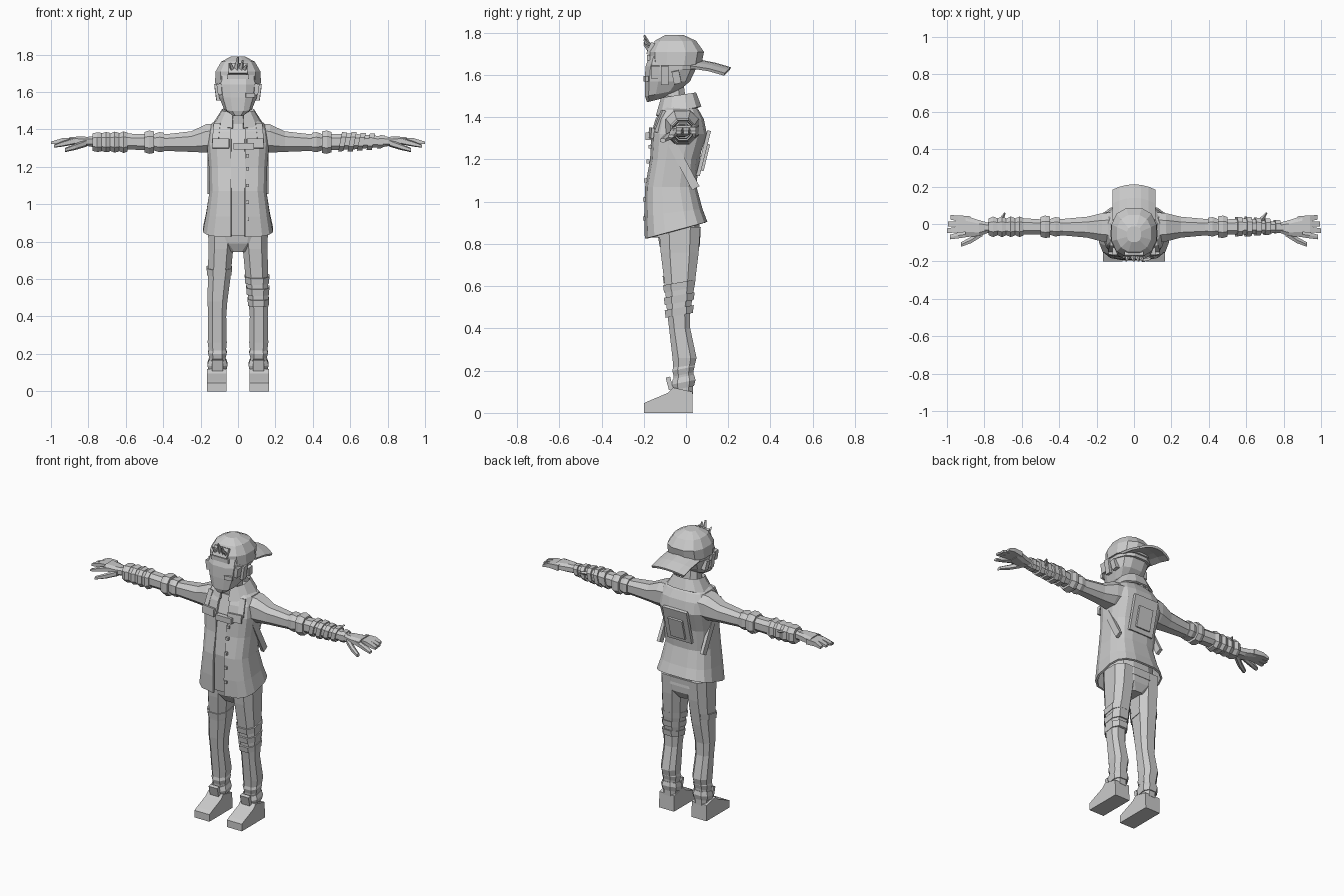
import bpy, bmesh, math
from mathutils import Matrix, Vector

mat = bpy.data.materials.new("plain_grey")
mat.diffuse_color = (0.6, 0.6, 0.6, 1)


def finish(name, bm, solid=0):
    bmesh.ops.recalc_face_normals(bm, faces=bm.faces[:])
    me = bpy.data.meshes.new(name)
    bm.to_mesh(me)
    bm.free()
    me.materials.append(mat)
    ob = bpy.data.objects.new(name, me)
    bpy.context.collection.objects.link(ob)
    if solid:
        m = ob.modifiers.new("thickness", "SOLIDIFY")
        m.thickness = solid
        m.offset = -1
    return ob


def loft(name, rings, n=8, k=0.8, side=1, axis="z", gap=0, caps=True, solid=0):
    """Rings: (position, centre a, centre b, radius a, radius b, tilt)."""
    bm = bmesh.new()
    mx = math.cos(math.pi / n) ** k
    f = n * 3 // 4 - 1
    rows = []
    for t, ca, cb, ra, rb, *tilt in rings:
        row = []
        for i in range(n):
            an = (i + 0.5) * 2 * math.pi / n
            c, s = math.cos(an), math.sin(an)
            a = math.copysign(abs(c) ** k, c) / mx * ra
            b = math.copysign(abs(s) ** k, s) / mx * rb
            if gap and i in (f, f + 1):
                a = math.copysign(gap, c)
            h = t + (tilt[0] * b if tilt else 0)
            co = (side * (ca + a), cb + b, h) if axis == "z" else (side * h, ca + a, cb + b)
            row.append(bm.verts.new(co))
        rows.append(row)
    for r, q in zip(rows, rows[1:]):
        for i in range(n):
            if not (gap and i == f):
                j = (i + 1) % n
                bm.faces.new((r[i], r[j], q[j], q[i]))
    if caps:
        bm.faces.new(rows[-1])
        if not gap:
            bm.faces.new(rows[0])
    return finish(name, bm, solid)


def box(name, loc, size, rot=(0, 0, 0)):
    bm = bmesh.new()
    bmesh.ops.create_cube(bm, size=1)
    bm.transform(Matrix.Diagonal((*size, 1)))
    for ax, r in zip("XYZ", rot):
        bm.transform(Matrix.Rotation(math.radians(r), 4, ax))
    bm.transform(Matrix.Translation(loc))
    return finish(name, bm)


def spike(name, a, b, r):
    a, b = Vector(a), Vector(b)
    bm = bmesh.new()
    bmesh.ops.create_cone(bm, segments=4, radius1=r, radius2=r * 0.3,
                          depth=(b - a).length, cap_ends=True)
    bm.transform(Matrix.Translation((a + b) / 2) @ (b - a).to_track_quat("Z", "Y").to_matrix().to_4x4())
    return finish(name, bm)


# Jacket, shirt and pelvis
loft("jacket", [(.865, 0, -.047, .187, .148, .27), (.95, 0, -.06, .17, .138, .12),
                (1.07, 0, -.072, .152, .122), (1.2, 0, -.055, .156, .115),
                (1.32, 0, -.033, .166, .132), (1.39, 0, -.03, .16, .115),
                (1.435, 0, -.03, .138, .09), (1.465, 0, -.035, .08, .07)],
     n=16, k=.65, gap=.038, solid=.012)
loft("shirt", [(.83, 0, -.045, .145, .115), (1.07, 0, -.07, .13, .112), (1.3, 0, -.035, .145, .118),
               (1.43, 0, -.035, .1, .075)], n=12, k=.7)
loft("pelvis", [(.745, 0, -.03, .05, .07), (.79, 0, -.03, .125, .095),
                (.88, 0, -.035, .15, .105)], n=12, k=.7)
# Collar and neck
loft("neck", [(1.4, 0, -.045, .06, .055), (1.55, 0, -.065, .052, .055)])
loft("collar", [(1.485, 0, -.035, .078, .075, .2), (1.505, 0, -.035, .085, .083, .15),
                (1.43, 0, -.035, .13, .108, .2)], n=12, gap=.03, caps=False, solid=.012)
# Jacket details
for i, z in enumerate((.92, 1.01, 1.1, 1.19, 1.26)):
    box(f"button_{i}", (.052, -.196 + max(0, z - 1.07) * .13, z), (.016, .014, .018))
for s in (-1, 1):
    box("pocket_flap", (s * .092, -.164, 1.325), (.09, .014, .05), (-6, 0, s * 8))
    box("shoulder_strap", (s * .115, -.125, 1.38), (.035, .02, .11), (-22, 0, s * 15))
    box("side_strap", (s * .152, -.01, 1.17), (.02, .04, .24), (28, 0, 0))
box("chest_buckle", (.03, -.176, 1.31), (.11, .03, .035))
box("back_panel", (0, .083, 1.23), (.17, .018, .22), (-14, 0, 0))
box("back_pocket", (0, .09, 1.21), (.1, .018, .13), (-14, 0, 0))

# Legs and shoes
for s in (-1, 1):
    loft("leg", [(.88, .085, -.03, .075, .098), (.76, .092, -.03, .066, .09), (.6, .101, -.03, .06, .07),
                 (.48, .11, -.035, .053, .055), (.4, .111, -.03, .048, .05), (.26, .111, -.007, .051, .057),
                 (.2, .11, -.012, .044, .047), (.09, .11, -.012, .042, .044)], k=.75, side=s)
    for z, r in ((.145, .054), (.21, .05)):
        loft("ankle_fold", [(z - .028, .11, -.012, r - .006, r - .004, .2), (z, .11, -.012, r, r + .003, .2),
                            (z + .026, .11, -.012, r - .008, r - .004, .2)], k=.75, side=s)
    box("shoe_tongue", (s * .11, -.078, .14), (.06, .022, .06), (15, 0, 0))
    prof = [(-.2, 0), (-.2, .045), (-.175, .057), (-.085, .095), (-.06, .12), (.03, .1), (.032, 0)]
    bm = bmesh.new()
    face = bm.faces.new([bm.verts.new((s * .062, y, z)) for y, z in prof])
    ext = bmesh.ops.extrude_face_region(bm, geom=[face])["geom"]
    bmesh.ops.translate(bm, vec=(s * .105, 0, 0), verts=[v for v in ext if isinstance(v, bmesh.types.BMVert)])
    bm.faces.ensure_lookup_table()
    finish("shoe", bm)
# Leg wraps: three on one knee, one on the other thigh
for s, z, cx, r in ((1, .48, .109, .058), (1, .54, .106, .062), (1, .6, .102, .066), (-1, .645, .1, .068)):
    loft("leg_wrap", [(z - .018, cx, -.032, r - .003, r + .006, .18),
                      (z + .018, cx, -.032, r, r + .011, .18)], k=.75, side=s)

# Arms
for s in (-1, 1):
    loft("arm", [(.09, -.02, 1.36, .085, .075), (.17, -.018, 1.352, .076, .076), (.25, -.017, 1.335, .056, .055),
                 (.38, -.017, 1.33, .044, .045), (.5, -.015, 1.333, .04, .042), (.6, -.012, 1.335, .043, .043),
                 (.8, -.02, 1.335, .027, .026)], side=s, axis="x")
    for x, r in ((.395, .052), (.45, .06)):
        loft("elbow_fold", [(x, -.015, 1.332, r - .004, r - .002), (x + .025, -.015, 1.332, r, r + .002),
                            (x + .05, -.015, 1.332, r - .008, r - .006)], side=s, axis="x")
    # Hand
    loft("palm", [(.775, -.02, 1.335, .026, .023), (.83, -.022, 1.336, .043, .026),
                  (.9, -.012, 1.34, .055, .02)], side=s, axis="x", k=.7)
    for i in range(4):
        y, e = -.052 + i * .026, -.07 + i * .035
        tip = (.985, 1.0, .995, .98)[i]
        drop = .018 if i == 0 else 0
        loft("finger", [(.875, y, 1.338, .015, .017), (.94, (y + e) / 2, 1.34 - drop, .016, .013),
                        (tip, e, 1.328 - drop, .012, .007)], n=4 if i else 6, k=.6, side=s, axis="x")
    loft("thumb", [(.81, -.045, 1.328, .02, .018), (.87, -.085, 1.307, .017, .015),
                   (.925, -.11, 1.29, .012, .01)], n=6, side=s, axis="x")
# Sleeve wraps: a bulky cuff on one arm, narrow straps on the other
for i in range(4):
    x = .59 + i * .047
    loft("cuff_fold", [(x, -.015, 1.332, .046, .05), (x + .022, -.015, 1.332, .055, .058 - i * .002),
                       (x + .047, -.015, 1.332, .044, .047)], side=-1, axis="x")
for x, r in ((.56, .052), (.61, .053), (.66, .048), (.71, .045), (.765, .036)):
    loft("arm_strap", [(x - .014, -.014, 1.334, r, r, .2), (x + .014, -.014, 1.334, r - .002, r - .002, .2)],
         side=1, axis="x")
spike("strap_end", (.68, .02, 1.35), (.71, .06, 1.36), .014)
spike("cuff_end", (-.71, .02, 1.35), (-.69, .06, 1.36), .014)

# Head and face
loft("head", [(1.485, 0, -.13, .035, .055, .25), (1.515, 0, -.11, .075, .084, .2), (1.57, 0, -.088, .1, .107),
              (1.64, 0, -.07, .11, .122), (1.7, 0, -.06, .105, .11)], n=12, k=.7)
loft("brow_band", [(1.625, 0, -.066, .111, .126), (1.655, 0, -.062, .113, .124)], n=12, k=.72)
box("cheek_bandage", (.065, -.19, 1.583), (.05, .014, .025), (0, 0, 12))
for s in (-1, 1):
    box("sideburn", (s * .106, -.1, 1.6), (.03, .035, .09), (0, s * 8, 0))
    box("front_lock", (s * .096, -.145, 1.615), (.03, .04, .06), (0, s * 8, 0))
    box("ear", (s * .108, -.045, 1.59), (.026, .035, .06), (12, s * 8, 0))

# Backwards cap
loft("cap_crown", [(1.645, 0, -.05, .123, .122), (1.71, 0, -.046, .12, .131), (1.762, 0, -.05, .09, .098),
                   (1.79, 0, -.055, .038, .042)], n=12, k=.82)
bm = bmesh.new()
rows = []
for i in range(7):
    u = (i - 3) / 3
    rows.append([bm.verts.new((u * .115, y0 - c * u * u, z0 - .028 * u * u))
                 for y0, c, z0 in ((.07, .05, 1.672), (.14, .03, 1.658), (.212, .028, 1.637))])
for a, b in zip(rows, rows[1:]):
    for j in (0, 1):
        bm.faces.new((a[j], b[j], b[j + 1], a[j + 1]))
finish("cap_brim", bm, .014)
# Cap opening, strap and hair tuft
box("cap_opening", (0, -.168, 1.725), (.1, .02, .06), (-22, 0, 0))
box("cap_strap", (0, -.177, 1.682), (.12, .014, .026))
for x, dx, top in ((-.03, -.012, 1.755), (-.008, .008, 1.788), (.015, .01, 1.77), (.033, .012, 1.745)):
    spike("hair_tuft", (x, -.165, 1.715), (x + dx, -.198, top), .017)
